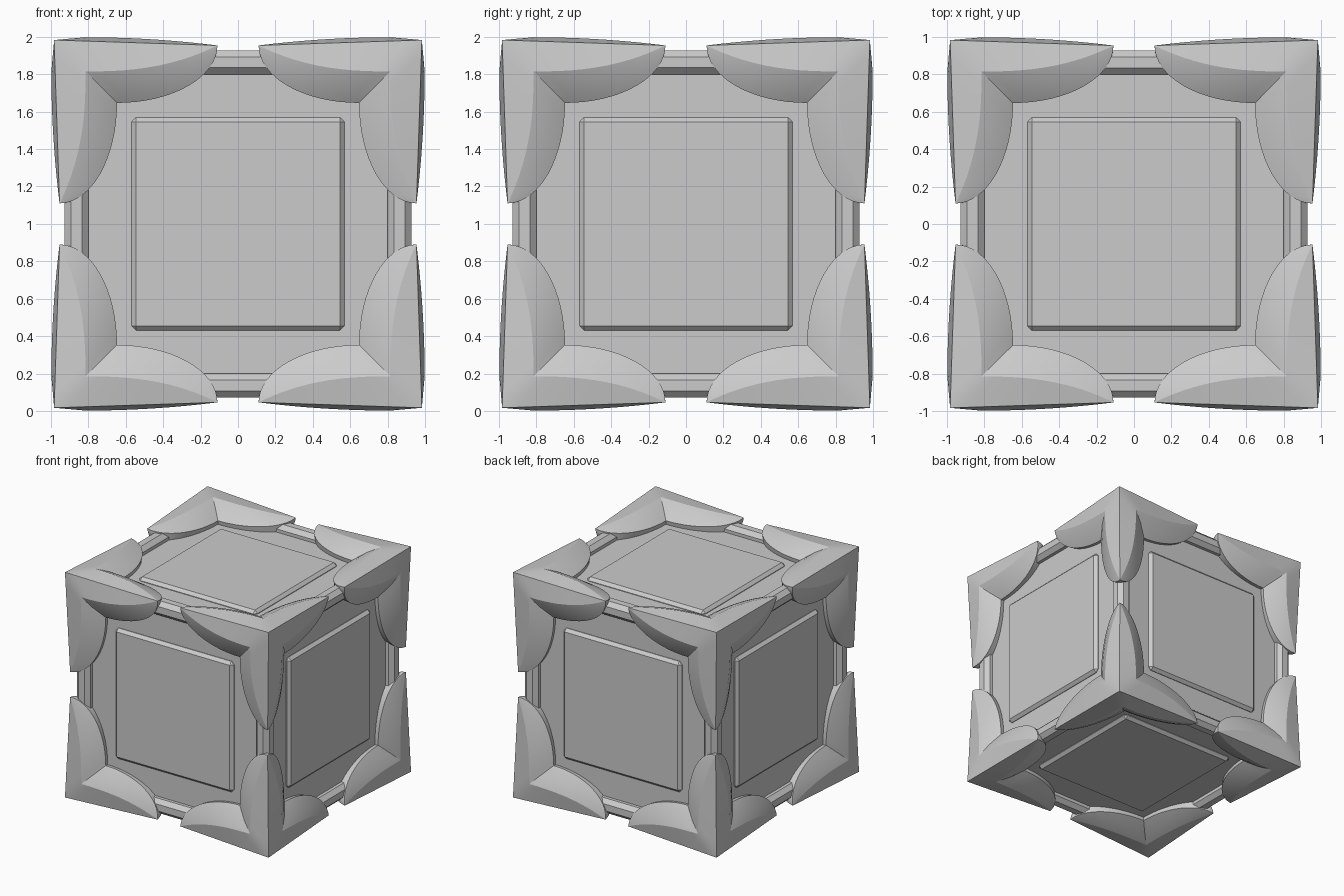
import bpy, bmesh
from math import sin, cos, pi
from itertools import permutations, product
from mathutils import Vector

if "Cube" in bpy.data.objects:
    bpy.data.objects.remove(bpy.data.objects["Cube"])

CENTRE = Vector((0, 0, 1))


def finish(bm, name, smooth=None):
    bmesh.ops.recalc_face_normals(bm, faces=bm.faces)
    mesh = bpy.data.meshes.new(name)
    bm.to_mesh(mesh)
    bm.free()
    ob = bpy.data.objects.new(name, mesh)
    ob.location = CENTRE
    bpy.context.collection.objects.link(ob)
    if smooth:
        bpy.ops.object.select_all(action='DESELECT')
        ob.select_set(True)
        bpy.context.view_layer.objects.active = ob
        bpy.ops.object.shade_smooth_by_angle(angle=smooth)
    return ob


def box(name, centre, half, bevel=0):
    bm = bmesh.new()
    bmesh.ops.create_cube(bm, size=2)
    for v in bm.verts:
        v.co = Vector([c + h * k for c, h, k in zip(centre, half, v.co)])
    if bevel:
        bmesh.ops.bevel(bm, geom=bm.edges[:], offset=bevel, segments=1,
                        affect='EDGES', profile=0.5)
    return finish(bm, name)


# inner crate body
box("body", (0, 0, 0), (0.865,) * 3)

# raised panel on each face
for axis, sign in product(range(3), (-1, 1)):
    c, h = [0, 0, 0], [0.57] * 3
    c[axis], h[axis] = sign * 0.845, 0.05
    box("face_panel", c, h, 0.025)

# eight-sided bars along the twelve edges
for axis, s1, s2 in product(range(3), (-1, 1), (-1, 1)):
    c, h = [0.0] * 3, [0.064] * 3
    c[axis - 1], c[axis - 2] = s1 * 0.864, s2 * 0.864
    h[axis] = 0.85
    box("edge_bar", c, h, 0.035)


# corner guards: half of one leaf-shaped arm, as rails (along, across, out)
def rails(s):
    v, w = sin(s * pi / 2), max(cos(s * pi / 2), 0)
    tip, end = 0.954, 0.11

    def along(start):
        return start + (end - start) * v
    corner = Vector((along(0.983), 0.983 - 0.029 * v, 0.983 - 0.029 * v))
    ridge = Vector((along(0.815), 0.815 + (tip - 0.815) * v ** 2.5,
                    0.998 - 0.044 * v ** 2))
    rim = Vector((along(0.647), tip - 0.307 * w, tip - 0.054 * w))
    bulge = (ridge + rim) / 2 + Vector((0, 0, 0.01 * w))
    under = Vector((along(0.662), tip - 0.292 * w, rim.z - 0.09 * w ** 0.5))
    m = (under.y + under.z) / 2
    return [corner, ridge, bulge, rim, under, Vector((under.x, m, m))]


N = 16
grid = [rails(i / N) for i in range(N + 1)]
for signs in product((-1, 1), repeat=3):
    bm = bmesh.new()
    for perm in permutations(range(3)):
        vs = [[bm.verts.new([p[k] * s for k, s in zip(perm, signs)])
               for p in row] for row in grid]
        for a, b in zip(vs, vs[1:]):
            for j in range(len(a) - 1):
                bm.faces.new((a[j], a[j + 1], b[j + 1], b[j]))
    bmesh.ops.remove_doubles(bm, verts=bm.verts[:], dist=0.0005)
    bmesh.ops.dissolve_degenerate(bm, edges=bm.edges[:], dist=0.0001)
    bmesh.ops.holes_fill(bm, edges=[e for e in bm.edges if e.is_boundary])
    finish(bm, "corner_guard", 0.3)
